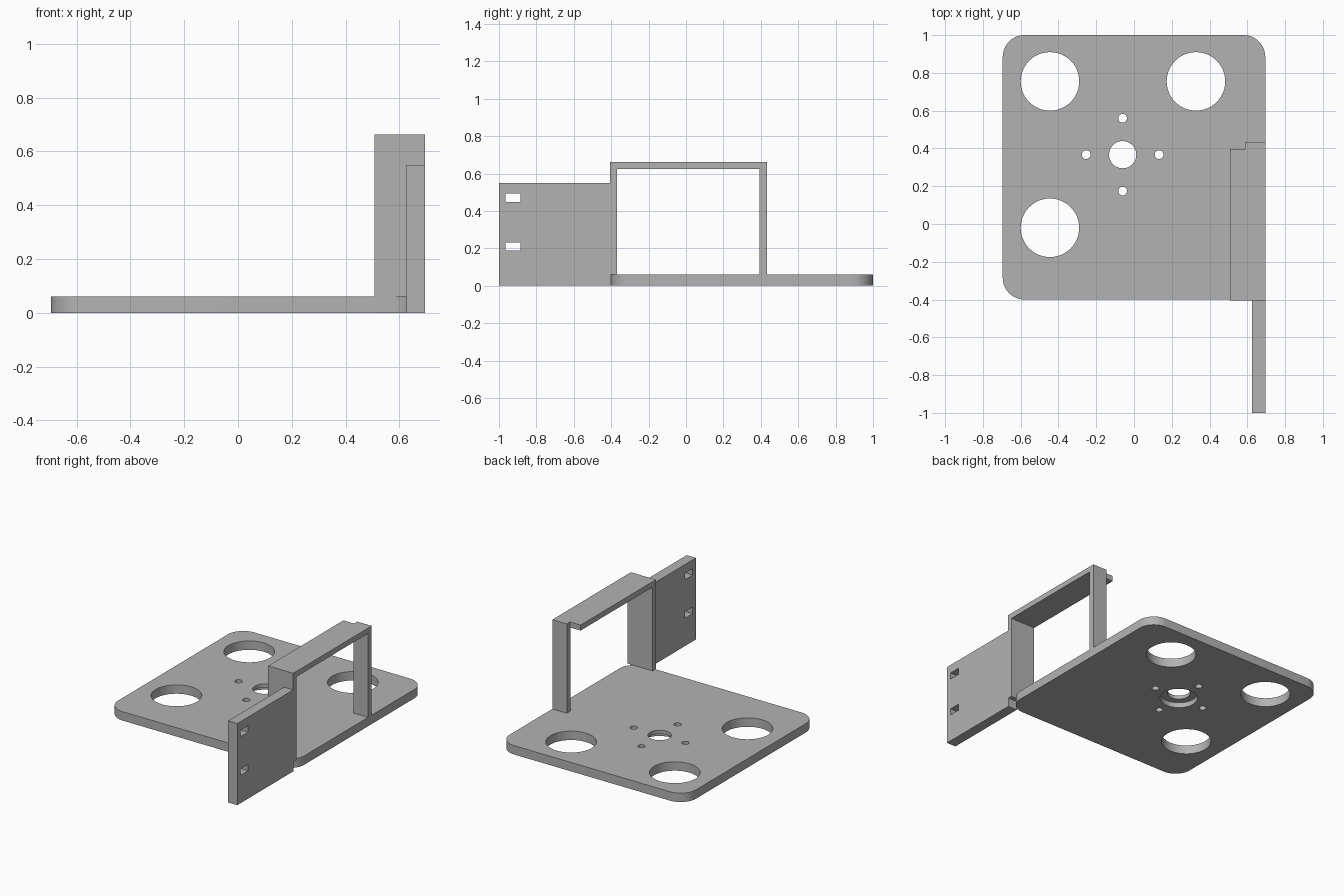
import bpy, bmesh, math

if "Cube" in bpy.data.objects:
    bpy.data.objects.remove(bpy.data.objects["Cube"])

GREY = bpy.data.materials.new("plain grey")
GREY.diffuse_color = (0.45, 0.45, 0.45, 1)
GREY.use_nodes = True
GREY.node_tree.nodes["Principled BSDF"].inputs["Base Color"].default_value = GREY.diffuse_color


def finish(name, bm):
    bmesh.ops.recalc_face_normals(bm, faces=bm.faces)
    me = bpy.data.meshes.new(name)
    bm.to_mesh(me)
    bm.free()
    ob = bpy.data.objects.new(name, me)
    bpy.context.collection.objects.link(ob)
    me.materials.append(GREY)
    return ob


def prism(name, outline, z0, z1):
    """Extrude a flat xy outline from z0 to z1."""
    bm = bmesh.new()
    face = bm.faces.new([bm.verts.new((x, y, z0)) for x, y in outline])
    top = bmesh.ops.extrude_face_region(bm, geom=[face])["geom"]
    bmesh.ops.translate(bm, vec=(0, 0, z1 - z0),
                        verts=[v for v in top if isinstance(v, bmesh.types.BMVert)])
    return finish(name, bm)


def box(name, x0, x1, y0, y1, z0, z1):
    return prism(name, [(x0, y0), (x1, y0), (x1, y1), (x0, y1)], z0, z1)


def disc(cx, cy, r, n=48):
    return [(cx + r * math.cos(2 * math.pi * i / n),
             cy + r * math.sin(2 * math.pi * i / n)) for i in range(n)]


def rounded_rect(x0, x1, y0, y1, r, n=12):
    pts = []
    corners = [(x1 - r, y1 - r), (x0 + r, y1 - r), (x0 + r, y0 + r), (x1 - r, y0 + r)]
    for k, (cx, cy) in enumerate(corners):
        for i in range(n + 1):
            a = math.pi / 2 * (k + i / n)
            pts.append((cx + r * math.cos(a), cy + r * math.sin(a)))
    return pts


def cut(target, cutters):
    """Subtract cutters, bake the result and remove the helpers."""
    for c in cutters:
        c.hide_render = True
        m = target.modifiers.new("cut", 'BOOLEAN')
        m.operation, m.solver, m.object = 'DIFFERENCE', 'EXACT', c
    bpy.context.view_layer.update()
    dg = bpy.context.evaluated_depsgraph_get()
    mesh = bpy.data.meshes.new_from_object(target.evaluated_get(dg))
    target.modifiers.clear()
    target.data = mesh
    for c in cutters:
        bpy.data.objects.remove(c)


# Base plate with three large holes, a counterbored hub hole and four screw holes
T = 0.06
plate = prism("base_plate", rounded_rect(-0.695, 0.695, -0.4, 1.0, 0.115), 0, T)
hx, hy, s = -0.06, 0.367, 0.193
holes = [(-0.445, 0.755, 0.155), (0.328, 0.755, 0.155), (-0.445, -0.02, 0.155),
         (hx, hy, 0.072)]
holes += [(hx + dx, hy + dy, 0.023) for dx, dy in ((s, 0), (-s, 0), (0, s), (0, -s))]
cutters = [prism("hole_cutter", disc(*h), -0.1, 0.2) for h in holes]
cutters.append(prism("counterbore_cutter", disc(hx, hy, 0.118), -0.1, 0.035))
cut(plate, cutters)

# Open frame standing on the right edge
box("frame_front_wall", 0.508, 0.695, -0.405, -0.37, T, 0.625)
box("frame_rear_post", 0.587, 0.695, 0.393, 0.432, T, 0.625)
prism("frame_top_bar", [(0.508, -0.405), (0.695, -0.405), (0.695, 0.432),
                        (0.587, 0.432), (0.587, 0.397), (0.508, 0.397)], 0.625, 0.662)

# Mounting wing reaching forward, with two slots
wing = box("mounting_wing", 0.626, 0.695, -1.0, -0.4, 0, 0.55)
cut(wing, [box("slot_cutter", 0.5, 0.8, -0.965, -0.885, z, z + 0.044)
           for z in (0.188, 0.448)])

# Smooth hole walls and rounded corners, keep sharp edges
for ob in (plate, wing):
    bpy.ops.object.select_all(action='DESELECT')
    ob.select_set(True)
    bpy.context.view_layer.objects.active = ob
    bpy.ops.object.shade_smooth_by_angle(angle=math.radians(30))
